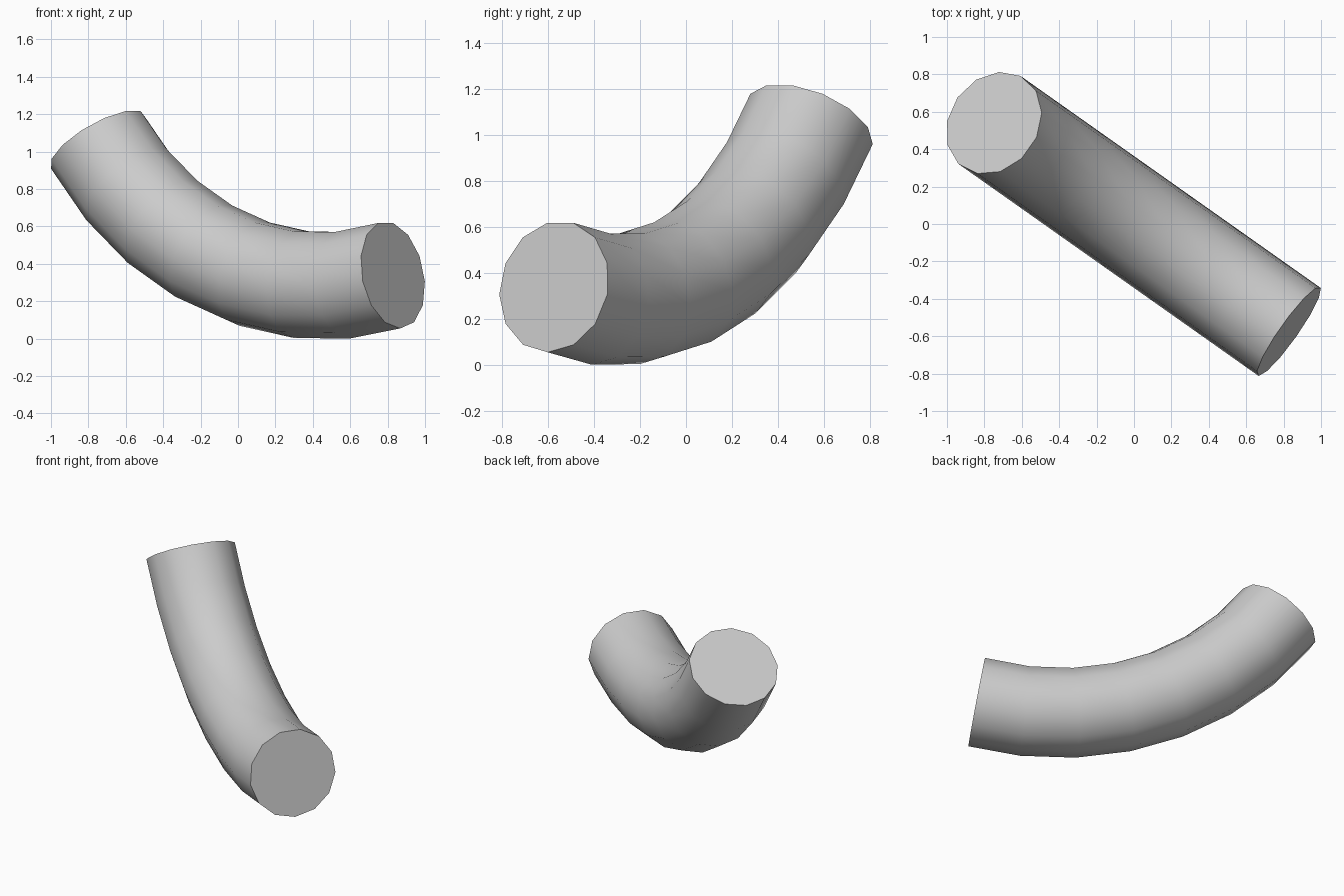
import bpy, bmesh
from math import sin, cos, pi, radians
from mathutils import Vector

if "Cube" in bpy.data.objects:
    bpy.data.objects.remove(bpy.data.objects["Cube"])

SIDES, RADIUS, STEP = 13, 0.29, 0.3125
SEG = [50 - 9.9 * i for i in range(7)]                 # climb angle of each segment
RING = [55] + [(a + b) / 2 for a, b in zip(SEG, SEG[1:])] + [-9.6]

along = Vector((0.817, -0.577, 0)).normalized()        # bend plane direction
side = Vector((0.577, 0.817, 0)).normalized()
up = Vector((0, 0, 1))

# Centre path, from the raised end to the low end
path = [along * -0.923 + up * 1.067]
for a in SEG:
    a = radians(a)
    path.append(path[-1] + (along * cos(a) - up * sin(a)) * STEP)

# Bent tube: one polygon ring per path point, bridged with quads
bm = bmesh.new()
rings = []
for p, h in zip(path, RING):
    h = radians(h)
    inner = along * sin(h) + up * cos(h)
    rings.append([bm.verts.new(p + RADIUS * (side * sin(t) - inner * cos(t)))
                  for t in (2 * pi * k / SIDES for k in range(SIDES))])
for r0, r1 in zip(rings, rings[1:]):
    for k in range(SIDES):
        j = (k + 1) % SIDES
        bm.faces.new((r0[k], r0[j], r1[j], r1[k]))

# Flat end caps
bm.faces.new(rings[0][::-1])
bm.faces.new(rings[-1])
bmesh.ops.recalc_face_normals(bm, faces=bm.faces[:])

# Centre on x and y, stand on the floor
lo = [min(v.co[i] for v in bm.verts) for i in range(3)]
hi = [max(v.co[i] for v in bm.verts) for i in range(3)]
bmesh.ops.translate(bm, verts=bm.verts[:],
                    vec=(-(lo[0] + hi[0]) / 2, -(lo[1] + hi[1]) / 2, -lo[2]))

mesh = bpy.data.meshes.new("bent_tube")
bm.to_mesh(mesh)
bm.free()
tube = bpy.data.objects.new("bent_tube", mesh)
bpy.context.collection.objects.link(tube)
bpy.context.view_layer.objects.active = tube
tube.select_set(True)
bpy.ops.object.shade_smooth_by_angle(angle=radians(45))
